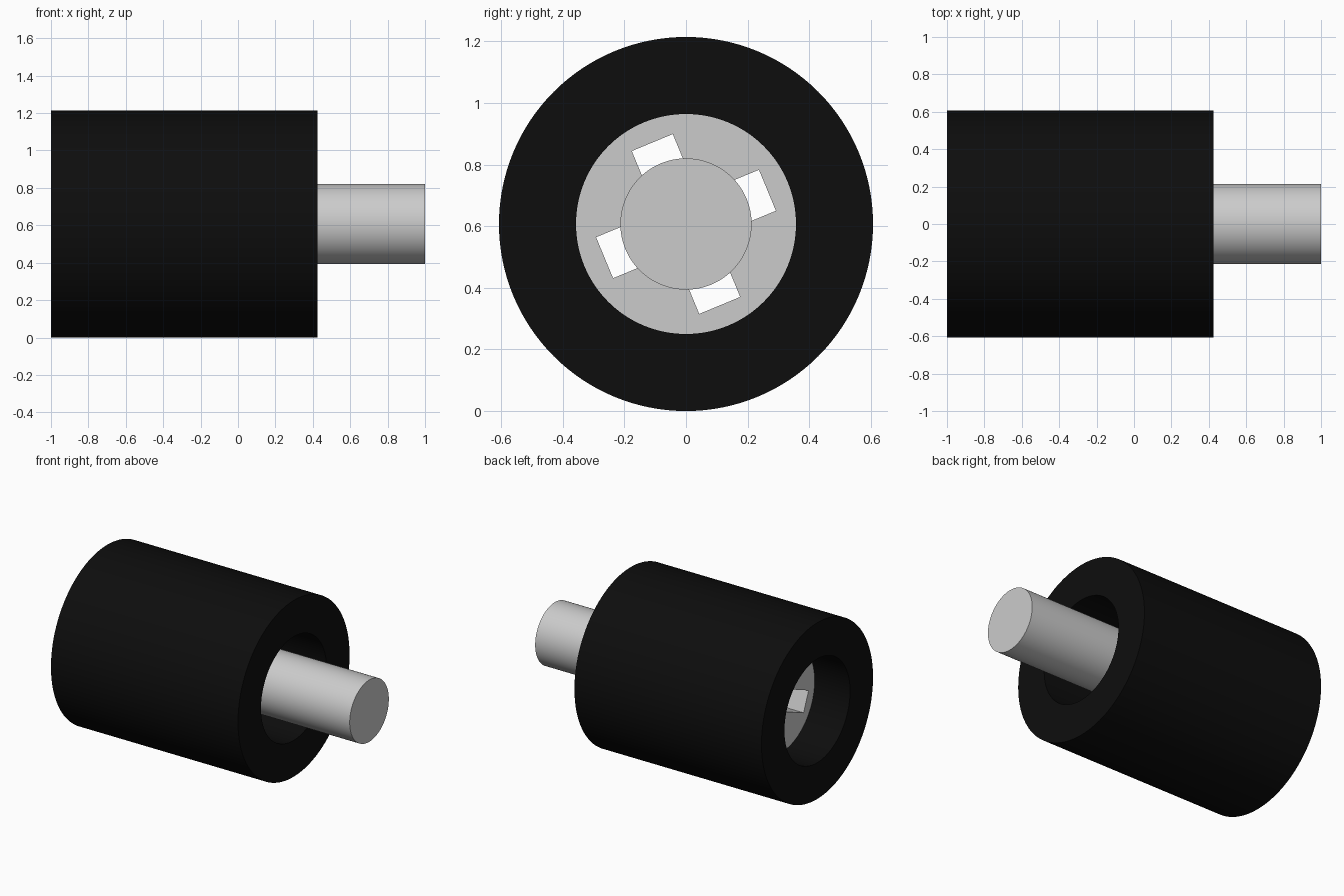
import bpy, bmesh
from math import cos, sin, pi, radians

if "Cube" in bpy.data.objects:
    bpy.data.objects.remove(bpy.data.objects["Cube"])

AXIS_Z = 0.607
SEGS = 128


def ring(r):
    return [(r * cos(2 * pi * i / SEGS), r * sin(2 * pi * i / SEGS)) for i in range(SEGS)]


def cross(half_width, reach, angle):
    # outline of a four-armed cross, one arm repeated by quarter turns
    pts = []
    arm = [(reach, -half_width), (reach, half_width), (half_width, half_width)]
    for k in range(4):
        a = angle + k * pi / 2
        pts += [(u * cos(a) - v * sin(a), u * sin(a) + v * cos(a)) for u, v in arm]
    return pts


def extrude_x(name, outlines, x0, x1, colour=None):
    # filled outline in the YZ plane (later outlines are holes), extruded along X
    cu = bpy.data.curves.new(name + "_profile", 'CURVE')
    cu.dimensions = '2D'
    cu.fill_mode = 'BOTH'
    cu.extrude = (x1 - x0) / 2
    for pts in outlines:
        sp = cu.splines.new('POLY')
        sp.points.add(len(pts) - 1)
        for p, (u, v) in zip(sp.points, pts):
            p.co = (u, v, 0, 1)
        sp.use_cyclic_u = True
    ob = bpy.data.objects.new(name, cu)
    bpy.context.collection.objects.link(ob)
    ob.rotation_euler = (pi / 2, 0, pi / 2)
    ob.location = ((x0 + x1) / 2, 0, AXIS_Z)
    bpy.ops.object.select_all(action='DESELECT')
    ob.select_set(True)
    bpy.context.view_layer.objects.active = ob
    bpy.ops.object.convert(target='MESH')
    ob = bpy.context.object
    ob.name = name
    bm = bmesh.new()
    bm.from_mesh(ob.data)
    bmesh.ops.remove_doubles(bm, verts=bm.verts, dist=1e-5)
    bmesh.ops.recalc_face_normals(bm, faces=bm.faces)
    bm.to_mesh(ob.data)
    bm.free()
    bpy.ops.object.shade_smooth_by_angle(angle=radians(30))
    if colour:
        mat = bpy.data.materials.new(name + "_material")
        mat.diffuse_color = colour
        mat.use_nodes = True
        mat.node_tree.nodes["Principled BSDF"].inputs["Base Color"].default_value = mat.diffuse_color
        ob.data.materials.append(mat)
    return ob


# Black roller sleeve, open at both ends
extrude_x("sleeve", [ring(0.607), ring(0.357)], -1.0, 0.425, (0.004, 0.004, 0.004, 1))

# Recessed hub with a cross-shaped through hole
extrude_x("hub", [ring(0.357), cross(0.072, 0.286, radians(22.5))], -0.73, -0.3)

# Solid shaft leaving the hub
extrude_x("shaft", [ring(0.213)], -0.3, 1.0)
